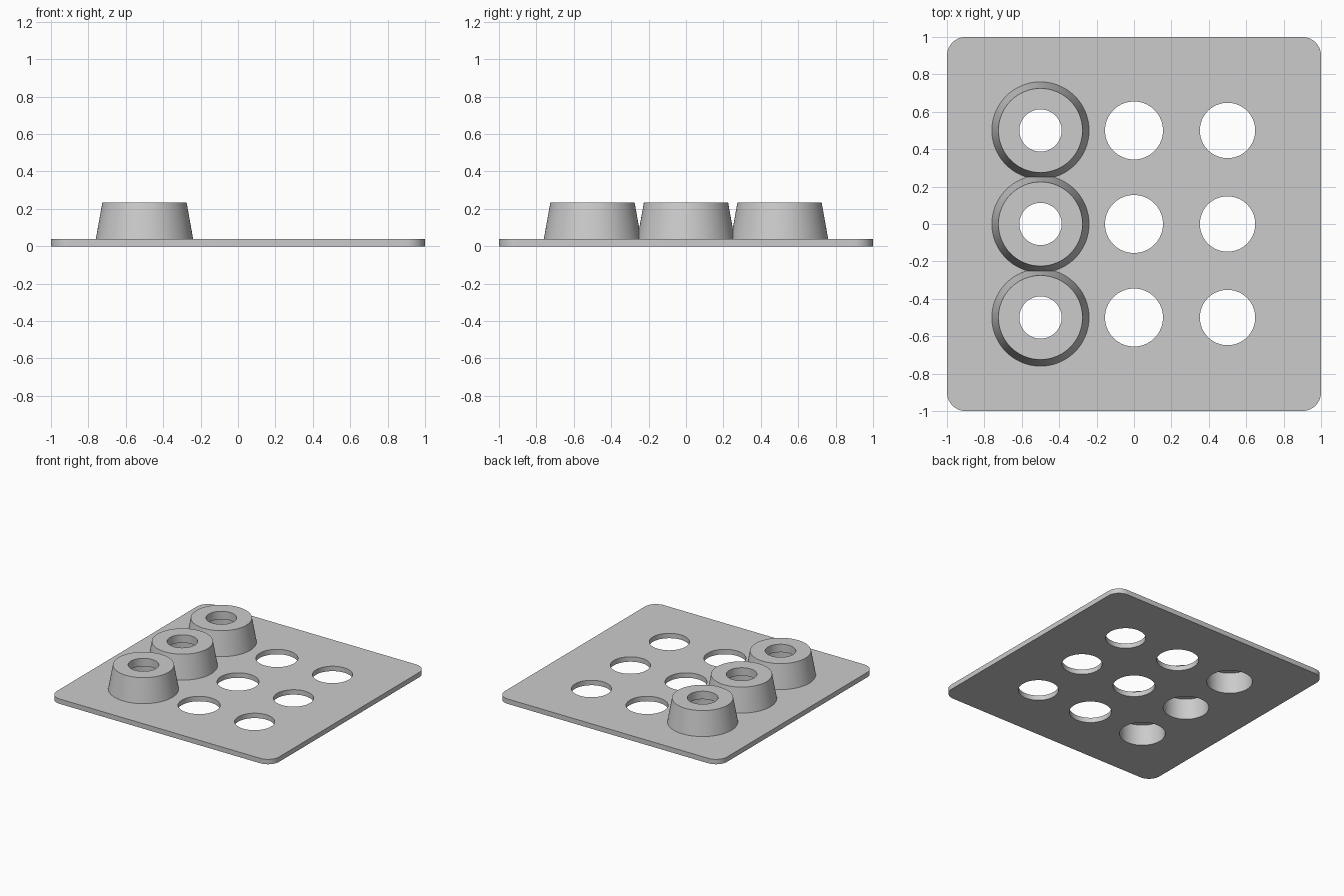
import bpy, bmesh, math

if "Cube" in bpy.data.objects:
    bpy.data.objects.remove(bpy.data.objects["Cube"], do_unlink=True)

SEGMENTS = 64
THICKNESS = 0.04
ROWS = (-0.5, 0, 0.5)
BORES = ((-0.5, 0.168), (0, 0.155), (0.5, 0.148))  # column x, hole radius

grey = bpy.data.materials.new("plain grey")
grey.use_nodes = True
colour = (0.6, 0.6, 0.6, 1)
grey.diffuse_color = colour
grey.node_tree.nodes["Principled BSDF"].inputs["Base Color"].default_value = colour


def finish(bm, name, location=(0, 0, 0)):
    bmesh.ops.recalc_face_normals(bm, faces=bm.faces[:])
    mesh = bpy.data.meshes.new(name)
    bm.to_mesh(mesh)
    bm.free()
    mesh.materials.append(grey)
    mesh.shade_smooth()
    mesh.set_sharp_from_angle(angle=math.radians(30))
    obj = bpy.data.objects.new(name, mesh)
    obj.location = location
    bpy.context.collection.objects.link(obj)
    return obj


def arc(cx, cy, radius, start, sweep, count):
    return [(cx + radius * math.cos(start + sweep * i / count),
             cy + radius * math.sin(start + sweep * i / count))
            for i in range(count)]


def add_loop(bm, points):
    verts = [bm.verts.new((x, y, 0)) for x, y in points]
    for a, b in zip(verts, verts[1:] + verts[:1]):
        bm.edges.new((a, b))


# Base plate: rounded square with a grid of round holes
bm = bmesh.new()
corner = 0.1
outline = []
for i, (sx, sy) in enumerate(((1, 1), (-1, 1), (-1, -1), (1, -1))):
    outline += arc(sx * (1 - corner), sy * (1 - corner), corner,
                   i * math.pi / 2, math.pi / 2 * 12 / 11, 12)
add_loop(bm, outline)
for x, radius in BORES:
    for y in ROWS:
        add_loop(bm, arc(x, y, radius, 0, math.tau, SEGMENTS))
bmesh.ops.triangle_fill(bm, use_beauty=True, use_dissolve=False,
                        edges=bm.edges[:], normal=(0, 0, 1))
top = bmesh.ops.extrude_face_region(bm, geom=bm.faces[:])
bmesh.ops.translate(bm, vec=(0, 0, THICKNESS),
                    verts=[g for g in top["geom"] if isinstance(g, bmesh.types.BMVert)])
finish(bm, "base_plate")

# Tapered cups: hollow, with a smaller hole through the top
x, bore = BORES[0]
profile = ((0.26, THICKNESS), (0.225, 0.235), (0.113, 0.235),
           (0.113, 0.17), (bore, 0.17), (bore, THICKNESS))
for place, y in zip(("front", "middle", "back"), ROWS):
    bm = bmesh.new()
    verts = [bm.verts.new((r, 0, z)) for r, z in profile]
    edges = [bm.edges.new(pair) for pair in zip(verts, verts[1:] + verts[:1])]
    bmesh.ops.spin(bm, geom=verts + edges, cent=(0, 0, 0), axis=(0, 0, 1),
                   angle=math.tau, steps=SEGMENTS, use_merge=True)
    bmesh.ops.remove_doubles(bm, verts=bm.verts[:], dist=0.0001)
    finish(bm, place + "_cup", (x, y, 0))
